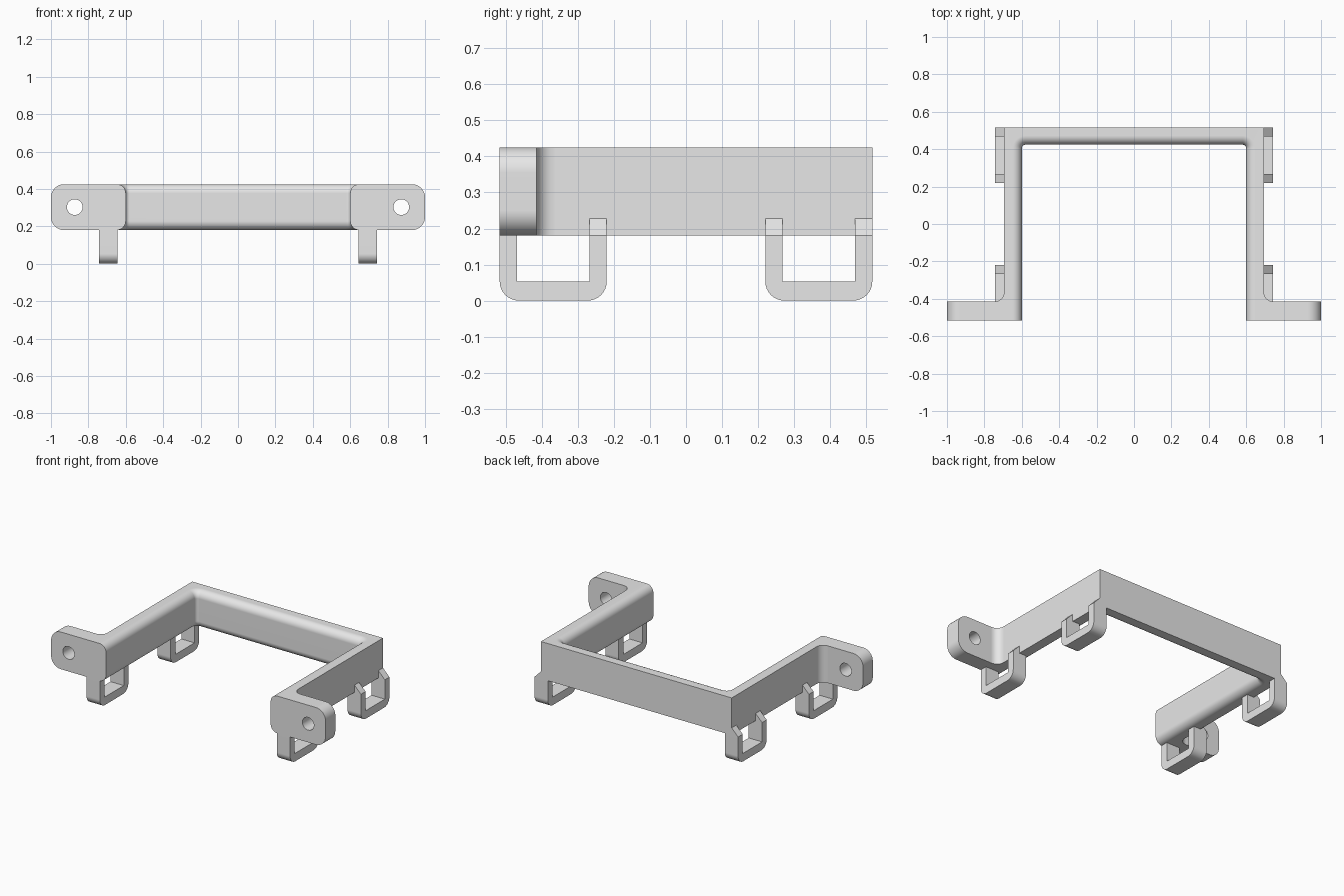
import bpy, bmesh
from math import sin, cos, pi, radians
from mathutils import Vector

cube = bpy.data.objects.get("Cube")
if cube:
    bpy.data.objects.remove(cube, do_unlink=True)

GREY = bpy.data.materials.new("plain grey")
GREY.use_nodes = True
GREY.diffuse_color = (0.8, 0.8, 0.8, 1)
GREY.node_tree.nodes["Principled BSDF"].inputs["Base Color"].default_value = (0.8, 0.8, 0.8, 1)

# Shared dimensions
Y = 0.517                  # half depth
Z0, Z1 = 0.18, 0.425       # bottom and top of the frame
WALL, INNER = 0.695, 0.6   # outer and inner faces of the side walls
BACK = 0.424               # inner face of the back wall
ROUND = 0.048              # rounding of the inner edges
EAR = -0.415               # rear face of the ears
HOOK_IN, HOOK_OUT = 0.645, 0.742


def arc(cx, cy, r, a0, a1, n=8):
    """Points on an arc, angles in degrees."""
    angles = [radians(a0 + (a1 - a0) * i / n) for i in range(n + 1)]
    return [(cx + r * cos(a), cy + r * sin(a)) for a in angles]


def finish(name, bm, mirror=False):
    """Turn a bmesh into a shaded object, mirrored across x if asked."""
    bmesh.ops.recalc_face_normals(bm, faces=bm.faces)
    mesh = bpy.data.meshes.new(name)
    bm.to_mesh(mesh)
    bm.free()
    mesh.materials.append(GREY)
    obj = bpy.data.objects.new(name, mesh)
    bpy.context.collection.objects.link(obj)
    bpy.ops.object.select_all(action='DESELECT')
    obj.select_set(True)
    bpy.context.view_layer.objects.active = obj
    bpy.ops.object.shade_smooth_by_angle(angle=radians(35))
    if mirror:
        obj.modifiers.new("mirror", 'MIRROR').use_mirror_merge = False
    obj.modifiers.new("normals", 'WEIGHTED_NORMAL').keep_sharp = True
    return obj


def prism(name, loops, axis, start, end):
    """Extrude a 2D outline, with optional holes, along an axis."""
    place = {'X': lambda p: (start, p[0], p[1]),
             'Y': lambda p: (p[0], start, p[1]),
             'Z': lambda p: (p[0], p[1], start)}[axis]
    bm = bmesh.new()
    edges = []
    for loop in loops:
        verts = [bm.verts.new(place(p)) for p in loop]
        edges += [bm.edges.new((v, verts[i - 1])) for i, v in enumerate(verts)]
    bmesh.ops.triangle_fill(bm, use_beauty=True, edges=edges)
    result = bmesh.ops.extrude_face_region(bm, geom=bm.faces[:], use_keep_orig=True)
    moved = [g for g in result["geom"] if isinstance(g, bmesh.types.BMVert)]
    shift = Vector((0, 0, 0))
    shift['XYZ'.index(axis)] = end - start
    bmesh.ops.translate(bm, verts=moved, vec=shift)
    return finish(name, bm, mirror=True)


# U-shaped frame: a section with rounded inner edges swept round the inside
def inner_path(offset):
    r = 0.02
    cx, cy = INNER - r, BACK - r
    left = arc(-cx, cy, r + offset, 180, 90)
    right = arc(cx, cy, r + offset, 90, 0)
    x = INNER + offset
    return [(-x, -Y)] + left + right + [(x, -Y)]


def outer_path():
    n = (len(inner_path(0)) - 2) // 2
    return [(-WALL, -Y)] + [(-WALL, Y)] * n + [(WALL, Y)] * n + [(WALL, -Y)]


section = arc(ROUND, Z0 + ROUND, ROUND, 270, 180) + arc(ROUND, Z1 - ROUND, ROUND, 180, 90)
bm = bmesh.new()
rings = [[bm.verts.new((x, y, z)) for x, y in inner_path(o)] for o, z in section]
rings += [[bm.verts.new((x, y, z)) for x, y in outer_path()] for z in (Z1, Z0)]
for i, ring in enumerate(rings):
    prev = rings[i - 1]
    for j in range(len(ring) - 1):
        bm.faces.new((prev[j], prev[j + 1], ring[j + 1], ring[j]))
for end in (0, -1):
    bm.faces.new([ring[end] for ring in rings])
bmesh.ops.remove_doubles(bm, verts=bm.verts, dist=0.0001)
finish("frame", bm)

# Mounting ears with rounded outer corners and a screw hole
R = 0.07
ear_outline = ([(WALL, Z0)] + arc(1 - R, Z0 + R, R, -90, 0)
               + arc(1 - R, Z1 - R, R, 0, 90) + [(WALL, Z1)])
hole = arc(0.873, (Z0 + Z1) / 2, 0.042, 0, 348.75, 31)
prism("mounting_ears", [ear_outline, hole], 'Y', -Y, EAR)

# Fillets between the ears and the side walls
F = 0.05
prism("ear_fillets", [[(WALL, EAR)] + arc(WALL + F, EAR + F, F, 270, 180)], 'Z', Z0, Z1)

# Cable hooks: open loops under the side walls
LEG, BAR, CORNER = 0.048, 0.053, 0.053
for label, y0, y1 in (("front", -Y, -0.22), ("back", 0.22, Y)):
    loop = ([(y0, Z0)] + arc(y0 + CORNER, CORNER, CORNER, 180, 270)
            + arc(y1 - CORNER, CORNER, CORNER, 270, 360)
            + [(y1, Z0), (y1 - LEG, Z0), (y1 - LEG, BAR), (y0 + LEG, BAR), (y0 + LEG, Z0)])
    prism(label + "_hooks", [loop], 'X', HOOK_IN, HOOK_OUT)

# Sloped gussets joining the hook legs to the wall faces
gusset = [(WALL, Z0), (HOOK_OUT, Z0), (WALL, Z0 + 0.048)]
for label, y in (("front", -0.22), ("middle", 0.22 + LEG), ("back", Y)):
    prism(label + "_gussets", [gusset], 'Y', y - LEG, y)
